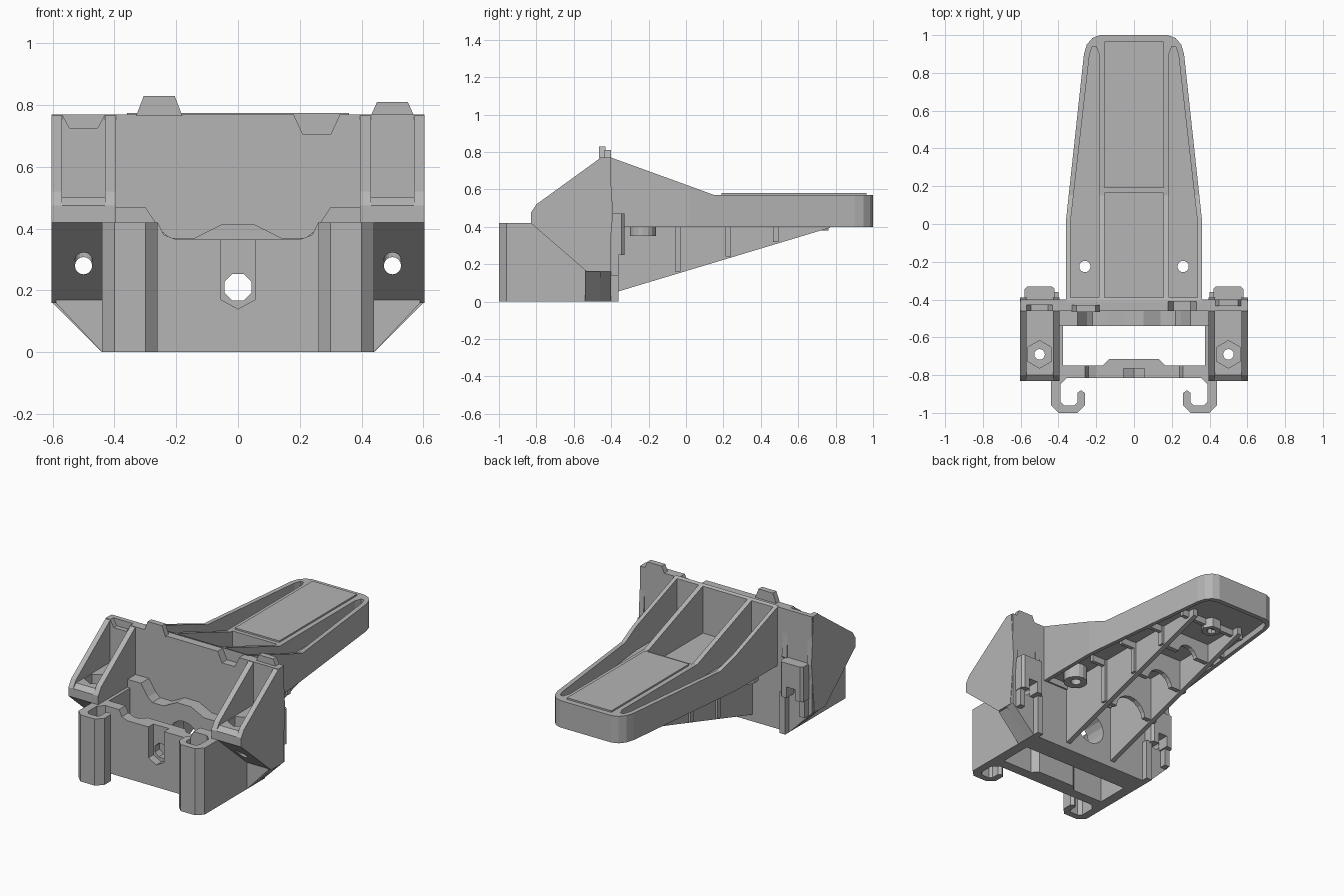
import bpy, bmesh, math
from mathutils import Vector

if "Cube" in bpy.data.objects:
    bpy.data.objects.remove(bpy.data.objects["Cube"])

GREY = (0.46, 0.46, 0.46, 1)
mat = bpy.data.materials.new("plain grey")
mat.use_nodes = True
mat.diffuse_color = GREY
mat.node_tree.nodes["Principled BSDF"].inputs["Base Color"].default_value = GREY


def prism(name, pts, lo, hi, axis):
    """Extrude a 2D outline along an axis; pts hold the other two coordinates in order."""
    bm = bmesh.new()
    place = {"x": lambda a, b, t: (t, a, b),
             "y": lambda a, b, t: (a, t, b),
             "z": lambda a, b, t: (a, b, t)}[axis]
    face = bm.faces.new([bm.verts.new(place(a, b, lo)) for a, b in pts])
    new = bmesh.ops.extrude_face_region(bm, geom=[face])["geom"]
    shift = Vector(place(0, 0, hi - lo))
    bmesh.ops.translate(bm, vec=shift, verts=[v for v in new if isinstance(v, bmesh.types.BMVert)])
    bmesh.ops.recalc_face_normals(bm, faces=bm.faces)
    me = bpy.data.meshes.new(name)
    bm.to_mesh(me)
    bm.free()
    me.materials.append(mat)
    ob = bpy.data.objects.new(name, me)
    bpy.context.collection.objects.link(ob)
    return ob


def box(name, x, y, z):
    return prism(name, [(x[0], y[0]), (x[1], y[0]), (x[1], y[1]), (x[0], y[1])], z[0], z[1], "z")


def ring(cx, cy, r, n=16, turn=0.0):
    return [(cx + r * math.cos(turn + math.tau * i / n),
             cy + r * math.sin(turn + math.tau * i / n)) for i in range(n)]


def flip(pts):
    return [(-a, b) for a, b in pts]


def both(half):
    return half + flip(half)[::-1]


def cut(ob, *cutters):
    """Subtract each cutter, bake the result and drop the cutter."""
    for c in cutters:
        m = ob.modifiers.new("cut", "BOOLEAN")
        m.operation, m.solver, m.object = "DIFFERENCE", "EXACT", c
        c.hide_render = True
        dg = bpy.context.evaluated_depsgraph_get()
        me = bpy.data.meshes.new_from_object(ob.evaluated_get(dg))
        ob.modifiers.clear()
        ob.data = me
        bpy.data.objects.remove(c)


def screw_cutters():
    return [prism("cutter", ring(s * 0.5, 0.28, 0.028), -1, 0, "y") for s in (-1, 1)]


# Front plate with a nut slot and a through hole
front = prism("front_plate", both([(0.44, 0), (0.44, 0.42), (0.26, 0.42), (0.24, 0.38), (0.2, 0.365)]),
              -0.815, -0.75, "y")
slot = both([(0.055, 0.17), (0.055, 0.5)])
cut(front, prism("cutter", [(0, 0.14)] + slot, -0.85, -0.765, "y"),
    prism("cutter", ring(0, 0.21, 0.047, 8, math.pi / 8), -1, -0.7, "y"))
boss = prism("front_plate_boss", both([(0.165, -0.75), (0.13, -0.715)]), 0, 0.365, "z")
cut(boss, prism("cutter", ring(0, 0.21, 0.047, 8, math.pi / 8), -1, -0.6, "y"))

# Middle wall with a wavy top
middle = prism("middle_wall", both([(0.44, 0), (0.59, 0.16), (0.59, 0.45), (0.38, 0.47), (0.3, 0.47),
                                    (0.25, 0.395), (0.22, 0.37), (0.14, 0.37), (0.05, 0.415)]),
               -0.54, -0.455, "y")
cut(middle, prism("cutter", ring(0, 0.21, 0.1), -0.7, -0.4, "y"), *screw_cutters())

# Tall back plate with tabs and notches along its top edge
back = prism("back_plate", [(-0.44, 0), (0.44, 0), (0.6, 0.16), (0.6, 0.77), (0.33, 0.77), (0.3, 0.705),
                            (0.21, 0.705), (0.18, 0.77), (-0.6, 0.77), (-0.6, 0.16)], -0.46, -0.4, "y")
cut(back, prism("cutter", ring(0, 0.21, 0.1), -0.6, -0.3, "y"),
    prism("cutter", [(-0.575, 0.78), (-0.545, 0.725), (-0.455, 0.725), (-0.425, 0.78)], -0.5, -0.43, "y"),
    *screw_cutters())
prism("top_tab_right", [(-0.33, 0.765), (-0.18, 0.765), (-0.205, 0.83), (-0.305, 0.83)], -0.465, -0.43, "y")
prism("top_tab_left", [(0.43, 0.765), (0.57, 0.765), (0.55, 0.81), (0.45, 0.81)], -0.435, -0.4, "y")

HOOK = [(0.44, -0.81), (0.44, -0.96), (0.4, -1), (0.3, -1), (0.26, -0.96), (0.26, -0.895), (0.28, -0.88),
        (0.3, -0.895), (0.3, -0.945), (0.315, -0.96), (0.37, -0.96), (0.39, -0.94), (0.39, -0.85),
        (0.35, -0.81)]
GUSSET = [(-0.83, 0.42), (-0.83, 0.475), (-0.8, 0.52), (-0.455, 0.77), (-0.41, 0.77), (-0.39, 0.47),
          (-0.42, 0.16), (-0.53, 0.16)]
WEDGE = [(-0.83, 0.42), (-0.83, 0.475), (-0.8, 0.5), (-0.45, 0.5), (-0.45, 0.16), (-0.53, 0.16)]

for s, side in ((1, "left"), (-1, "right")):
    def span(a, b):
        return sorted((s * a, s * b))

    # Bracket side, hook and triangular pocket
    box("bracket_side_" + side, span(0.375, 0.44), (-0.815, -0.45), (0, 0.42))
    prism("hook_" + side, HOOK if s > 0 else flip(HOOK), 0, 0.42, "z")
    prism("outer_gusset_" + side, GUSSET, *span(0.57, 0.603), "x")
    prism("inner_gusset_" + side, [p for p in GUSSET if p[1] > 0.4] + [(-0.45, 0.42)],
          *span(0.395, 0.43), "x")
    wedge = prism("pocket_floor_" + side, WEDGE, *span(0.4, 0.59), "x")
    cut(wedge, prism("cutter", ring(s * 0.5, -0.69, 0.028), 0, 1, "z"),
        prism("cutter", ring(s * 0.5, -0.69, 0.073, 6, math.pi / 6), 0.44, 1, "z"),
        prism("cutter", ring(s * 0.5, 0.28, 0.028), -1, 0, "y"))

    # Rear nut pad with a slot
    pad = prism("rear_pad_" + side, [(s * x, y) for x, y in [(0.42, -0.41), (0.42, -0.345), (0.435, -0.33),
                (0.565, -0.33), (0.58, -0.345), (0.58, -0.41)]], 0.25, 0.47, "z")
    cut(pad, box("cutter", span(0.47, 0.53), (-0.5, -0.2), (0.2, 0.32)))
    box("rear_pad_leg_" + side, span(0.4, 0.44), (-0.41, -0.36), (0, 0.26))
    box("rear_pad_foot_" + side, span(0.54, 0.575), (-0.41, -0.36), (0.14, 0.26))

    # Lower arm rib
    prism("lower_rib_" + side, [(-0.41, 0.04), (-0.36, 0.055), (0.77, 0.395), (0.77, 0.46), (-0.41, 0.46)],
          *span(0.155, 0.185), "x")

    # Screw boss under the arm
    tube = prism("arm_boss_" + side, ring(s * 0.26, -0.23, 0.07), 0.35, 0.445, "z")
    cut(tube, prism("cutter", ring(s * 0.26, -0.225, 0.03), 0.3, 0.6, "z"))

# Tapered arm: solid outline trimmed to the sloping top, then hollowed
arm = prism("arm_shell", both([(0.36, -0.41), (0.36, 0.02), (0.265, 0.9), (0.25, 0.95), (0.22, 0.985),
                               (0.18, 1)]), 0.4, 0.8, "z")
side_pocket = [(0.185, -0.39), (0.335, -0.39), (0.335, 0.02), (0.235, 0.9), (0.22, 0.94), (0.2, 0.94),
               (0.185, 0.9)]
under = both([(0.335, -0.39), (0.335, 0.02), (0.24, 0.9), (0.22, 0.95), (0.17, 0.97)])
cut(arm,
    prism("cutter", [(-0.5, 0.808), (-0.4, 0.77), (0, 0.625), (0.15, 0.57), (1.1, 0.57), (1.1, 1), (-0.5, 1)],
          -1, 1, "x"),
    prism("cutter", side_pocket, 0.47, 1, "z"),
    prism("cutter", flip(side_pocket), 0.47, 1, "z"),
    box("cutter", (-0.155, 0.155), (-0.39, 0.165), (0.47, 1)),
    prism("cutter", under, 0.3, 0.44, "z"),
    *[prism("cutter", ring(s * 0.26, -0.225, 0.03), 0.3, 0.6, "z") for s in (-1, 1)])

# Raised panel on the arm top
box("arm_top_panel", (-0.155, 0.155), (0.19, 0.965), (0.56, 0.58))

# Cross ribs under the arm with arched cutouts
for i, y in enumerate((-0.045, 0.225, 0.48)):
    low = 0.15 + (y + 0.045) * 0.3
    rib = box("cross_rib_%d" % (i + 1), (-0.2, 0.2), (y - 0.015, y + 0.015), (low + 0.01, 0.445))
    cut(rib, prism("cutter", ring(0, low, 0.11 - 0.02 * i), y - 0.1, y + 0.1, "y"))
    box("cross_web_%d" % (i + 1), (-0.29, 0.29), (y - 0.012, y + 0.012), (0.4, 0.445))
box("cross_web_tip", (-0.23, 0.23), (0.7, 0.725), (0.4, 0.445))

# Small boss under the arm tip
tip = prism("tip_boss", ring(0, 0.71, 0.06, 6), 0.38, 0.445, "z")
cut(tip, prism("cutter", ring(0, 0.71, 0.028, 8), 0.3, 0.43, "z"))
